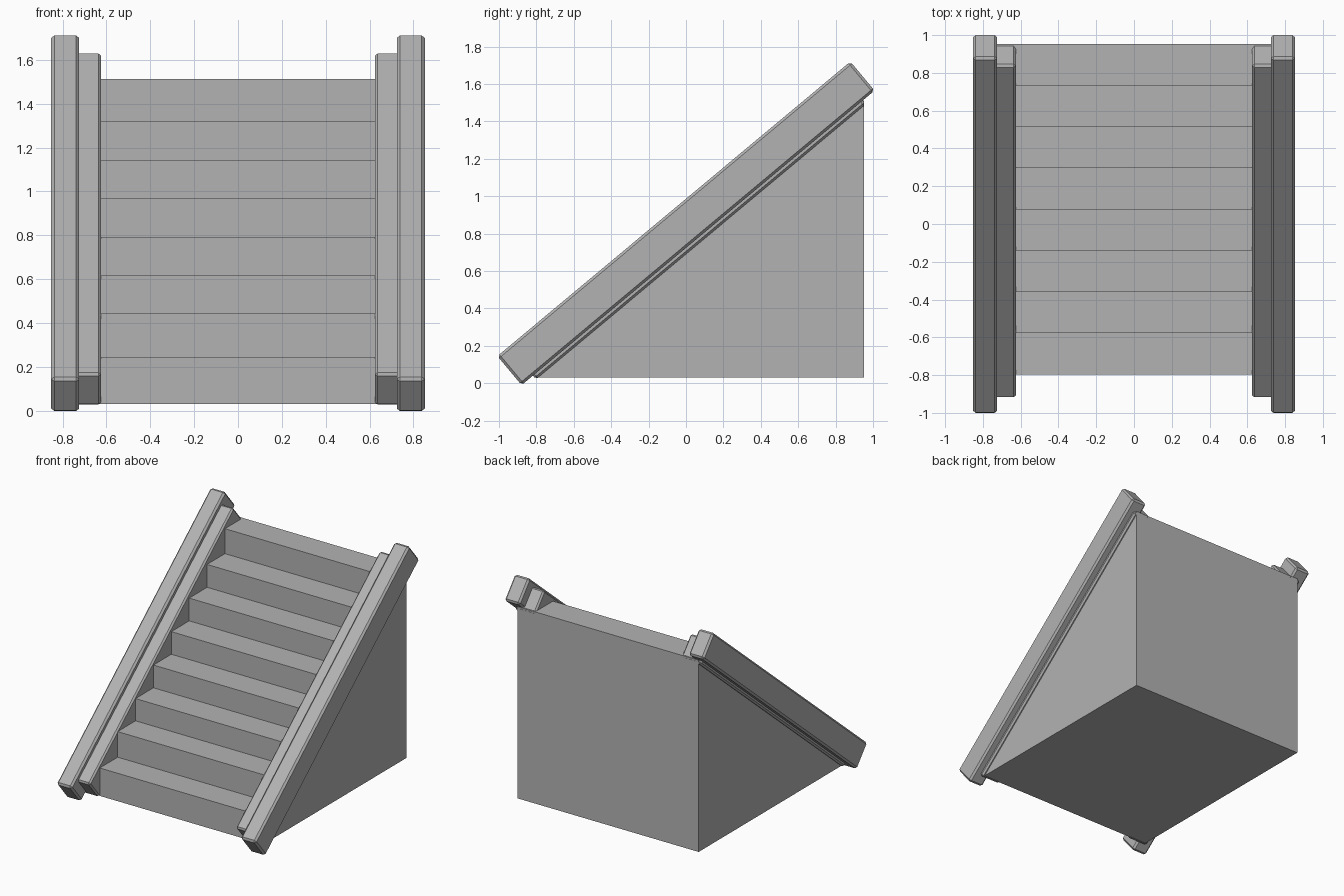
import bpy, bmesh, math
from mathutils import Matrix

if "Cube" in bpy.data.objects:
    bpy.data.objects.remove(bpy.data.objects["Cube"])

SLOPE = math.atan2(1.56, 1.87)
stone = bpy.data.materials.new("dark_stone")
stone.diffuse_color = (0.45, 0.45, 0.45, 1)
stone.use_nodes = True
stone.node_tree.nodes["Principled BSDF"].inputs["Base Color"].default_value = stone.diffuse_color


def finish(name, bm):
    bmesh.ops.recalc_face_normals(bm, faces=bm.faces)
    mesh = bpy.data.meshes.new(name)
    bm.to_mesh(mesh)
    bm.free()
    mesh.materials.append(stone)
    obj = bpy.data.objects.new(name, mesh)
    bpy.context.collection.objects.link(obj)
    return obj


def sloped_beam(name, x0, x1, cy, cz, length, thick, chamfer):
    bm = bmesh.new()
    bmesh.ops.create_cube(bm, size=1)
    bmesh.ops.scale(bm, vec=(x1 - x0, length, thick), verts=bm.verts)
    bmesh.ops.bevel(bm, geom=bm.edges[:], offset=chamfer, segments=1,
                    affect='EDGES', profile=0.5)
    place = Matrix.Translation(((x0 + x1) / 2, cy, cz)) @ Matrix.Rotation(SLOPE, 4, 'X')
    bmesh.ops.transform(bm, matrix=place, verts=bm.verts)
    return finish(name, bm)


# Solid stair block: stepped side profile extruded across the width
half_width = 0.775
levels = [0.03, 0.246, 0.444, 0.616, 0.792, 0.967, 1.143, 1.32, 1.513]
front, back = -0.797, 0.952
run = (back - front) / 8
profile = [(front, levels[0])]
for i in range(8):
    profile += [(front + i * run, levels[i + 1]), (front + (i + 1) * run, levels[i + 1])]
profile.append((back, levels[0]))

bm = bmesh.new()
face = bm.faces.new([bm.verts.new((-half_width, y, z)) for y, z in profile])
ext = bmesh.ops.extrude_face_region(bm, geom=[face])
bmesh.ops.translate(bm, vec=(2 * half_width, 0, 0),
                    verts=[v for v in ext['geom'] if isinstance(v, bmesh.types.BMVert)])
finish("stair_block", bm)

# Tall outer rail and lower inner curb (its underside shows below the rail) on each side
for side, label in ((1, "right"), (-1, "left")):
    for part, a, b, cy, cz, length, thick, chamfer in (
            ("outer_rail", 0.724, 0.852, 0.0, 0.855, 2.458, 0.202, 0.014),
            ("inner_curb", 0.625, 0.795, 0.018, 0.829, 2.295, 0.19, 0.012)):
        x0, x1 = sorted((side * a, side * b))
        sloped_beam(f"{part}_{label}", x0, x1, cy, cz, length, thick, chamfer)
